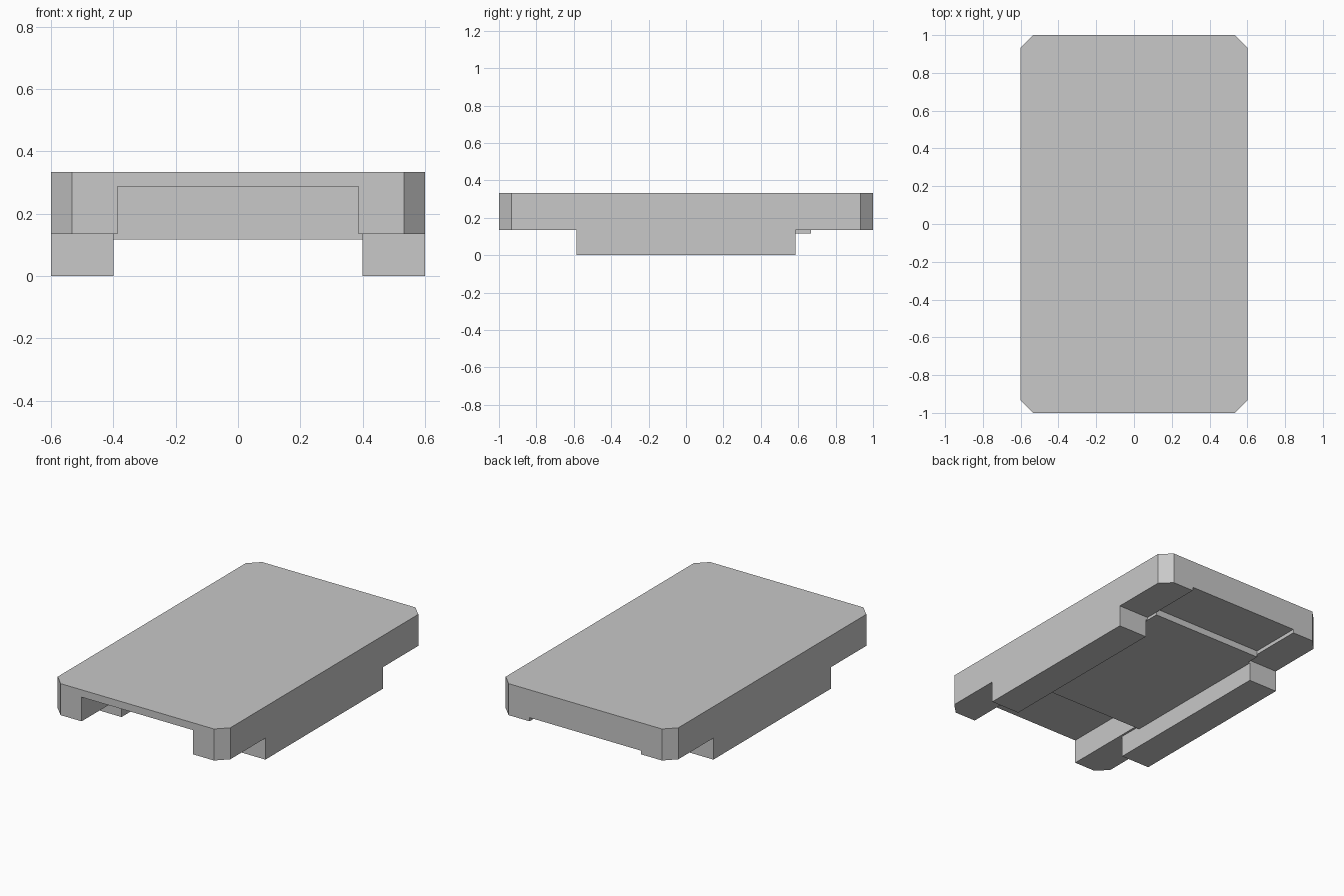
import bpy
import bmesh

cube = bpy.data.objects.get("Cube")
if cube:
    bpy.data.objects.remove(cube, do_unlink=True)

grey = bpy.data.materials.new("plain_grey")
grey.use_nodes = True
colour = (0.58, 0.58, 0.58, 1)
grey.diffuse_color = colour
grey.node_tree.nodes["Principled BSDF"].inputs["Base Color"].default_value = colour


def prism(name, outline, bottom, top):
    """Extrude a flat outline upward into a solid."""
    bm = bmesh.new()
    base = bm.faces.new([bm.verts.new((x, y, bottom)) for x, y in outline])
    raised = bmesh.ops.extrude_face_region(bm, geom=[base])["geom"]
    verts = [v for v in raised if isinstance(v, bmesh.types.BMVert)]
    bmesh.ops.translate(bm, verts=verts, vec=(0, 0, top - bottom))
    bmesh.ops.recalc_face_normals(bm, faces=bm.faces)
    mesh = bpy.data.meshes.new(name)
    bm.to_mesh(mesh)
    bm.free()
    mesh.materials.append(grey)
    obj = bpy.data.objects.new(name, mesh)
    bpy.context.collection.objects.link(obj)
    return obj


def box(name, x, y, z):
    outline = [(x[0], y[0]), (x[1], y[0]), (x[1], y[1]), (x[0], y[1])]
    return prism(name, outline, *z)


def cut(target, cutter):
    """Subtract a box, then discard it."""
    cutter.hide_render = True
    mod = target.modifiers.new("cut", "BOOLEAN")
    mod.operation = "DIFFERENCE"
    mod.solver = "EXACT"
    mod.object = cutter
    bpy.context.view_layer.objects.active = target
    bpy.ops.object.modifier_apply(modifier=mod.name)
    bpy.data.objects.remove(cutter, do_unlink=True)


WIDE, LONG, CORNER = 0.6, 1.0, 0.067
UNDERSIDE, TOP, PANEL = 0.135, 0.333, 0.117
SLOT, POCKET_END, LIP_END, RAIL_END = 0.387, -0.43, 0.667, 0.585

# Main slab with clipped corners
w, l = WIDE - CORNER, LONG - CORNER
slab = prism("top_slab", [(-w, -LONG), (w, -LONG), (WIDE, -l), (WIDE, l),
                          (w, LONG), (-w, LONG), (-WIDE, l), (-WIDE, -l)],
             UNDERSIDE, TOP)

# Deep pocket open to the front, shallow recess open to the back
cut(slab, box("front_pocket", (-SLOT, SLOT), (-1.2, POCKET_END), (-0.1, 0.287)))
cut(slab, box("back_recess", (-SLOT, SLOT), (LIP_END, 1.2), (-0.1, 0.158)))

# Lowered panel between the rails, with a narrower lip behind it
box("underside_panel", (-0.4, 0.4), (POCKET_END, RAIL_END), (PANEL, UNDERSIDE))
box("back_lip", (-SLOT, SLOT), (RAIL_END, LIP_END), (PANEL, UNDERSIDE))

# Side rails
for side, x in (("left", (0.4, WIDE)), ("right", (-WIDE, -0.4))):
    box(side + "_rail", x, (-RAIL_END, RAIL_END), (0, UNDERSIDE))
